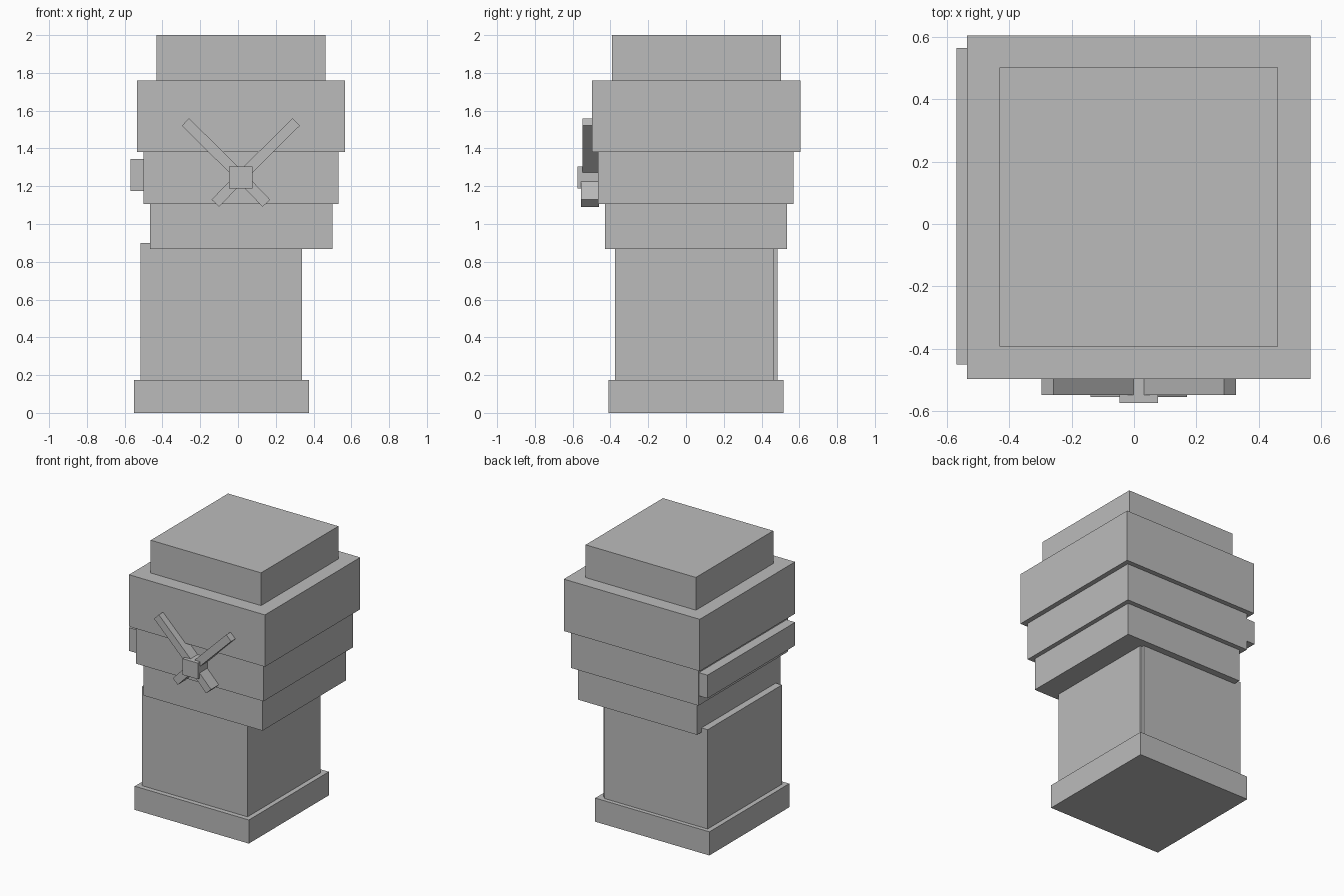
import bpy
import math
from mathutils import Matrix, Vector

cube = bpy.data.objects.get("Cube")
if cube:
    bpy.data.objects.remove(cube, do_unlink=True)

grey = bpy.data.materials.new("plain_grey")
grey.use_nodes = True
grey.diffuse_color = (0.5, 0.5, 0.5, 1)
grey.node_tree.nodes["Principled BSDF"].inputs["Base Color"].default_value = (0.5, 0.5, 0.5, 1)


def finish(obj, name):
    obj.name = name
    obj.data.name = name
    obj.data.materials.append(grey)
    return obj


def box(name, x, y, z):
    """Flat-sided block from (min, max) ranges."""
    bpy.ops.mesh.primitive_cube_add(size=1)
    obj = bpy.context.object
    obj.data.transform(Matrix.Diagonal((x[1] - x[0], y[1] - y[0], z[1] - z[0], 1)))
    obj.location = [(r[0] + r[1]) / 2 for r in (x, y, z)]
    return finish(obj, name)


def arm(name, start, end, width, front, back):
    """Square-ended bar between two (x, z) points on the front."""
    a = Vector((start[0], 0, start[1]))
    b = Vector((end[0], 0, end[1]))
    d = b - a
    obj = box(name, (0, d.length), (front, back), (0, width))
    mid = (a + b) / 2
    obj.location = (mid.x, (front + back) / 2, mid.z)
    obj.rotation_euler.y = -math.atan2(d.z, d.x)
    return obj


# Plinth and shaft: a core clad with four panels, open at the rear corners
box("base", (-0.55, 0.375), (-0.41, 0.515), (0, 0.173))
box("shaft_core", (-0.49, 0.32), (-0.35, 0.465), (0.17, 0.87))
box("shaft_front_panel", (-0.515, 0.34), (-0.375, -0.345), (0.17, 0.87))
box("shaft_back_panel", (-0.5, 0.322), (0.455, 0.485), (0.17, 0.87))
box("shaft_left_panel", (0.31, 0.34), (-0.375, 0.467), (0.17, 0.87))
box("shaft_right_panel", (-0.515, -0.46), (-0.375, 0.485), (0.17, 0.9))

# Stepped head, each tier wider than the one below
box("lower_tier", (-0.465, 0.5), (-0.43, 0.535), (0.868, 1.105))
box("middle_tier", (-0.5, 0.532), (-0.465, 0.57), (1.105, 1.38))
box("upper_tier", (-0.535, 0.567), (-0.498, 0.605), (1.38, 1.76))
box("cap", (-0.432, 0.462), (-0.393, 0.502), (1.76, 2.0))
box("side_rail", (-0.57, -0.49), (-0.45, 0.565), (1.175, 1.345))

# Crossed bars on the front
centre = 0.015
box("cross_hub", (-0.047, 0.077), (-0.575, -0.46), (1.187, 1.305))
for side, label in ((-1, "right"), (1, "left")):
    arm("cross_long_arm_" + label, (centre, 1.25), (centre + side * 0.293, 1.54),
        0.055, -0.548, -0.46)
    arm("cross_short_arm_" + label, (centre + side * 0.005, 1.245), (centre + side * 0.135, 1.11),
        0.055, -0.555, -0.46)
